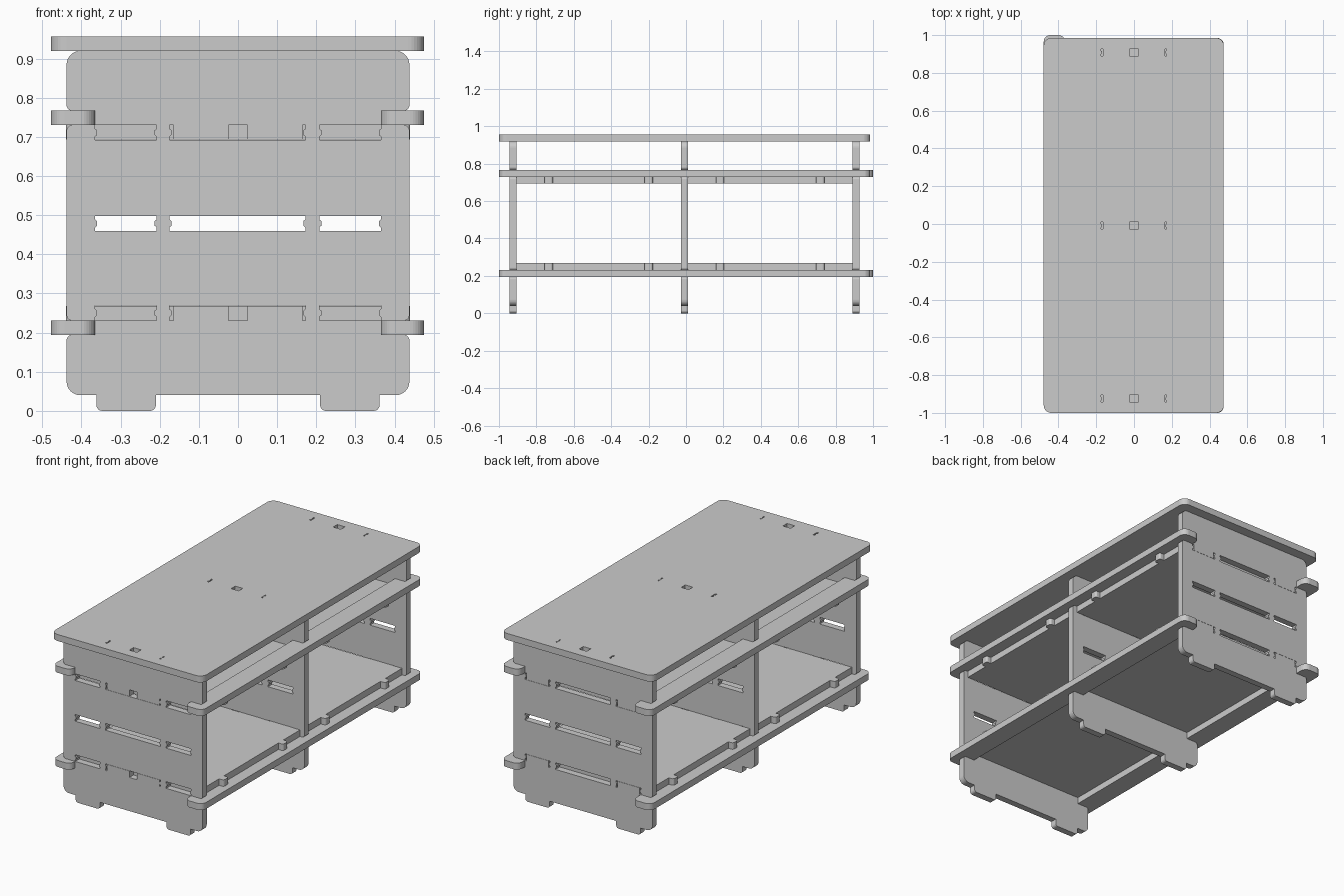
import bpy, bmesh, math
from mathutils import Matrix, Vector

if "Cube" in bpy.data.objects:
    bpy.data.objects.remove(bpy.data.objects["Cube"])

T = 0.037                                # sheet thickness
PANEL_Y = (-0.925, -0.009, 0.909)        # centres of the three uprights


def rounded(points):
    """Outline from (x, y, radius) right-angle corners."""
    out = []
    n = len(points)
    for i, (x, y, r) in enumerate(points):
        p = Vector((x, y))
        if r == 0:
            out.append(p)
            continue
        a = (Vector(points[i - 1][:2]) - p).normalized()
        b = (Vector(points[(i + 1) % n][:2]) - p).normalized()
        c = p + (a + b) * r
        for k in range(9):
            t = math.pi / 2 * k / 8
            out.append(c - b * r * math.cos(t) - a * r * math.sin(t))
    return out


def slot(x0, x1, yc, h=T):
    """Slot with relieved tool corners at both ends."""
    e, k, m = 0.005, h / 2, h / 2 - 0.009
    pts = [(x0, yc - k), (x1, yc - k), (x1, yc - m), (x1 - e, yc - m + 0.004),
           (x1 - e, yc + m - 0.004), (x1, yc + m), (x1, yc + k), (x0, yc + k),
           (x0, yc + m), (x0 + e, yc + m - 0.004), (x0 + e, yc - m + 0.004), (x0, yc - m)]
    return [Vector(p) for p in pts]


def mirrored(half):
    """Close a +x half outline with its mirror image."""
    return half + [(-x, y, r) for x, y, r in reversed(half)]


def sheet(name, loops, matrix):
    """Cut a flat sheet: first loop is the outline, others are holes."""
    cu = bpy.data.curves.new(name, 'CURVE')
    cu.dimensions = '2D'
    cu.fill_mode = 'BOTH'
    cu.extrude = T / 2
    for loop in loops:
        sp = cu.splines.new('POLY')
        sp.points.add(len(loop) - 1)
        for pt, co in zip(sp.points, loop):
            pt.co = (co.x, co.y, 0, 1)
        sp.use_cyclic_u = True
    tmp = bpy.data.objects.new(name + "_tmp", cu)
    bpy.context.collection.objects.link(tmp)
    bpy.context.view_layer.update()
    dg = bpy.context.evaluated_depsgraph_get()
    me = bpy.data.meshes.new_from_object(tmp.evaluated_get(dg))
    bpy.data.objects.remove(tmp)
    bpy.data.curves.remove(cu)
    bm = bmesh.new()
    bm.from_mesh(me)
    bmesh.ops.remove_doubles(bm, verts=bm.verts, dist=1e-5)
    bmesh.ops.recalc_face_normals(bm, faces=bm.faces)
    for f in bm.faces:
        f.smooth = False
    bm.to_mesh(me)
    bm.free()
    me.name = name
    me.transform(matrix)
    ob = bpy.data.objects.new(name, me)
    bpy.context.collection.objects.link(ob)
    return ob


# Upright panels: feet, rail notches, top tabs and three rows of slots
panel = rounded(mirrored([
    (0.21, 0.04, 0), (0.21, 0, 0.015), (0.362, 0, 0.015), (0.362, 0.04, 0),
    (0.438, 0.04, 0.035), (0.438, 0.194, 0.014), (0.385, 0.194, 0), (0.385, 0.231, 0),
    (0.438, 0.231, 0.014), (0.438, 0.73, 0.014), (0.385, 0.73, 0), (0.385, 0.767, 0),
    (0.438, 0.767, 0.014), (0.438, 0.92, 0.035), (0.165, 0.92, 0),
    (0.165, 0.9565, 0), (0.024, 0.9565, 0), (0.024, 0.92, 0)]))
holes = [slot(a, b, z, 0.038) for z in (0.25, 0.479, 0.711)
         for a, b in ((-0.365, -0.208), (-0.175, 0.172), (0.208, 0.365))]
for name, y in zip(("front_panel", "middle_panel", "back_panel"), PANEL_Y):
    sheet(name, [panel] + holes,
          Matrix.Translation((0, y, 0)) @ Matrix.Rotation(math.pi / 2, 4, 'X'))

# Table top with slots for the panel tabs
top = rounded([(-0.478, -1, 0.04), (0.475, -1, 0.04),
               (0.475, 0.985, 0.04), (-0.478, 0.985, 0.04)])
sheet("table_top", [top] + [slot(-0.175, 0.172, y) for y in PANEL_Y],
      Matrix.Translation((0, 0, 0.938)))

# Long side rails, locked into the panel notches
for level, z in (("lower", 0.2125), ("upper", 0.7485)):
    for side, x0, x1, y0, y1 in (("left", -0.478, -0.365, -0.985, 1.0),
                                 ("right", 0.365, 0.475, -1.0, 0.985)):
        rail = rounded([(x0, y0, 0.035), (x1, y0, 0.035), (x1, y1, 0.035), (x0, y1, 0.035)])
        sheet(f"{level}_{side}_rail", [rail], Matrix.Translation((0, 0, z)))

# Shelves: centre tabs at the front end, outer tabs at the back end
for level, z in (("lower", 0.2495), ("upper", 0.7115)):
    for bay, pa, pb in (("front", PANEL_Y[0], PANEL_Y[1]), ("back", PANEL_Y[1], PANEL_Y[2])):
        a, b = pa + T / 2, pb - T / 2
        e, bump = 0.41, 0.44
        half = [(0.024, a, 0), (0.024, a - T, 0), (0.165, a - T, 0), (0.165, a, 0), (e, a, 0)]
        for s in (a + 0.15, b - 0.195):
            half += [(e, s, 0), (bump, s, 0.012), (bump, s + 0.045, 0.012), (e, s + 0.045, 0)]
        half += [(e, b, 0), (0.355, b, 0), (0.355, b + T, 0), (0.218, b + T, 0), (0.218, b, 0)]
        sheet(f"{level}_{bay}_shelf", [rounded(mirrored(half))],
              Matrix.Translation((0, 0, z)))
